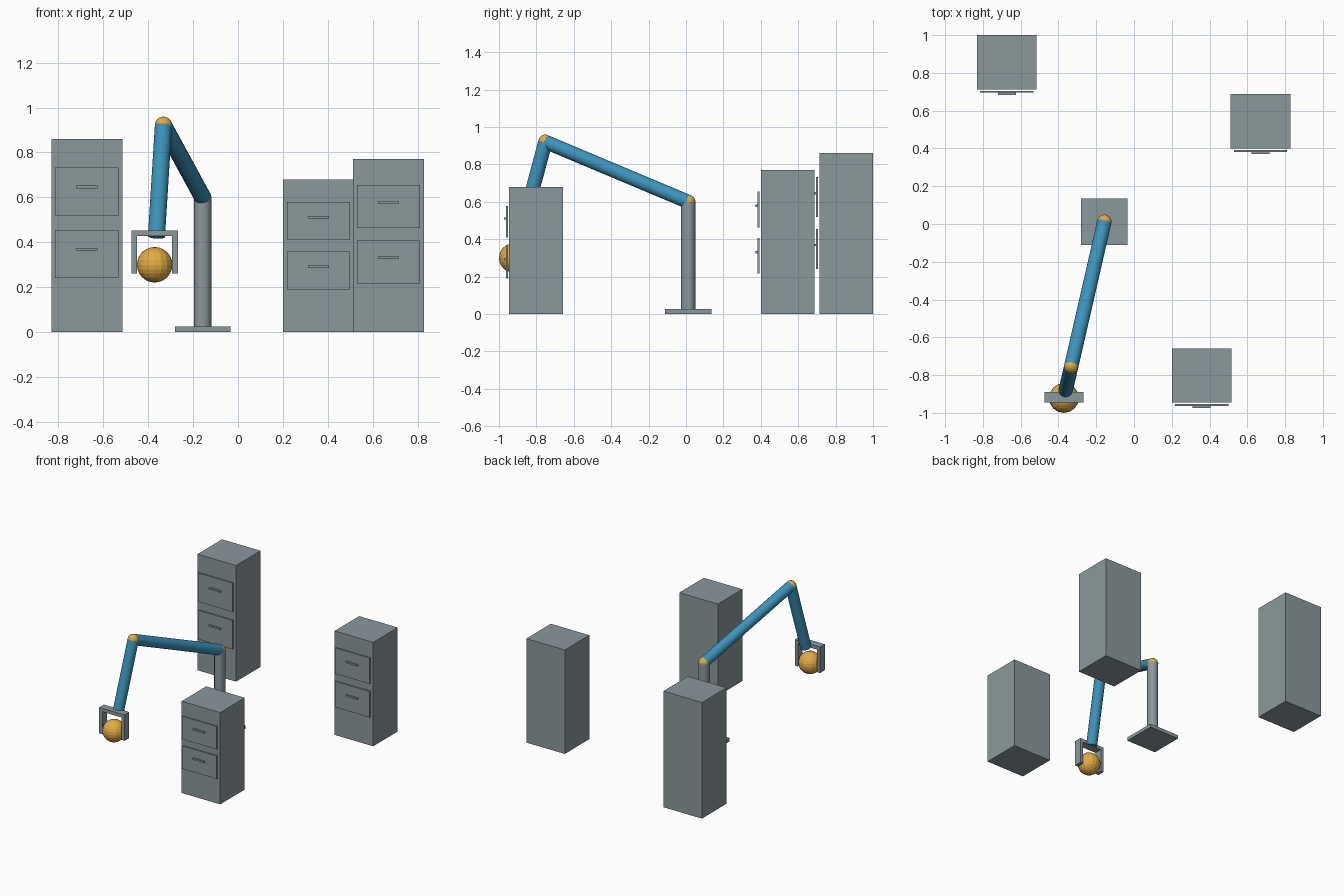
import bpy
from mathutils import Vector

if "Cube" in bpy.data.objects:
    bpy.data.objects.remove(bpy.data.objects["Cube"])


def material(name, rgb):
    m = bpy.data.materials.new(name)
    m.diffuse_color = (*rgb, 1)
    m.use_nodes = True
    m.node_tree.nodes["Principled BSDF"].inputs["Base Color"].default_value = m.diffuse_color
    return m


GREY = material("steel_grey", (0.26, 0.315, 0.335))
BLUE = material("arm_blue", (0.045, 0.29, 0.49))
GOLD = material("gold", (0.76, 0.41, 0.06))


def finish(name, mat, smooth=False):
    ob = bpy.context.object
    ob.name = name
    ob.data.materials.append(mat)
    if smooth:
        bpy.ops.object.shade_smooth_by_angle()
    return ob


def box(name, x, y, z, mat=GREY):
    """Box from three (min, max) ranges."""
    bpy.ops.mesh.primitive_cube_add(size=1, location=[(a + b) / 2 for a, b in (x, y, z)])
    ob = finish(name, mat)
    ob.scale = [b - a for a, b in (x, y, z)]


def rod(name, start, end, radius, mat):
    """Cylinder between two points."""
    a, b = Vector(start), Vector(end)
    bpy.ops.mesh.primitive_cylinder_add(vertices=24, radius=radius, depth=(b - a).length,
                                        location=(a + b) / 2)
    ob = finish(name, mat, True)
    ob.rotation_euler = (b - a).to_track_quat("Z", "Y").to_euler()


def ball(name, centre, radius, segments, rings, smooth=False):
    bpy.ops.mesh.primitive_uv_sphere_add(segments=segments, ring_count=rings,
                                         radius=radius, location=centre)
    finish(name, GOLD, smooth)


# Filing cabinets: body, two drawer fronts and their handles
def cabinet(name, cx, front, height):
    box(name + "_body", (cx - 0.158, cx + 0.158), (front, front + 0.287), (0, height))
    for label, level in (("upper", 0.727), ("lower", 0.405)):
        z = level * height
        half = 0.1245 * height
        box(f"{name}_{label}_drawer", (cx - 0.141, cx + 0.141),
            (front - 0.018, front - 0.008), (z - half, z + half))
        hz = (level + 0.0245) * height
        box(f"{name}_{label}_handle", (cx - 0.047, cx + 0.047),
            (front - 0.029, front - 0.018), (hz - 0.006, hz + 0.006))


cabinet("tall_cabinet", -0.673, 0.713, 0.86)
cabinet("medium_cabinet", 0.670, 0.400, 0.77)
cabinet("short_cabinet", 0.358, -0.945, 0.68)

# Robot arm: base, column, two links and their joints
R = 0.038
shoulder = (-0.157, 0.012, 0.60)
elbow = (-0.332, -0.752, 0.921)
wrist = (-0.363, -0.884, 0.426)
box("arm_base", (-0.28, -0.034), (-0.111, 0.135), (0, 0.026))
rod("column", (-0.157, 0.012, 0.026), shoulder, R, GREY)
rod("upper_arm", shoulder, elbow, R, BLUE)
rod("forearm", elbow, wrist, R, BLUE)
ball("shoulder_joint", shoulder, 0.0385, 16, 12)
ball("elbow_joint", elbow, 0.0385, 16, 12)

# Gripper: bridge with two fingers around the ball
gx, gy = (-0.475, -0.268), (-0.946, -0.89)
box("gripper_bridge", gx, gy, (0.428, 0.453))
box("left_finger", (gx[0], gx[0] + 0.025), gy, (0.261, 0.428))
box("right_finger", (gx[1] - 0.025, gx[1]), gy, (0.261, 0.428))
ball("held_ball", (-0.371, -0.921, 0.30), 0.079, 16, 12)
